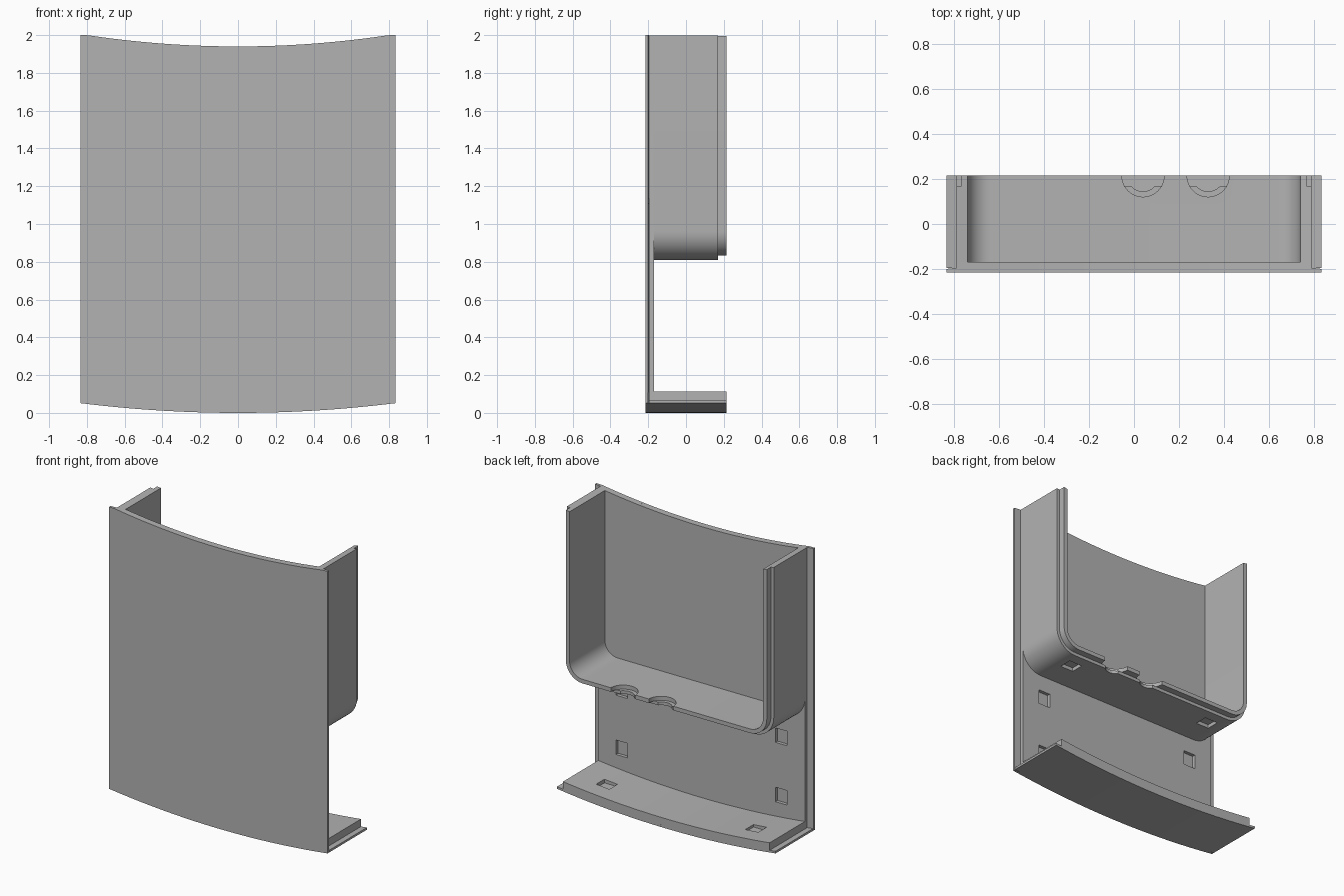
import bpy, bmesh, math

if "Cube" in bpy.data.objects:
    bpy.data.objects.remove(bpy.data.objects["Cube"], do_unlink=True)

grey = bpy.data.materials.new("plain grey")
grey.use_nodes = True
GREY = (0.45, 0.45, 0.45, 1)
grey.diffuse_color = GREY
grey.node_tree.nodes["Principled BSDF"].inputs["Base Color"].default_value = GREY

FRONT, BACK = -0.215, 0.215
RIM, SEAT = -0.195, -0.17      # back of the outer skin, back of the inner skin
WIDE, BODY = 0.835, 0.79       # half widths of the rim and of the body
STEPS = 40


def top(x):
    return min(2.0, 1.94 + 0.094 * x * x)


def bottom(x):
    return 0.074 * x * x


def link(name, bm):
    bmesh.ops.recalc_face_normals(bm, faces=bm.faces)
    mesh = bpy.data.meshes.new(name)
    bm.to_mesh(mesh)
    bm.free()
    ob = bpy.data.objects.new(name, mesh)
    bpy.context.collection.objects.link(ob)
    mesh.materials.append(grey)
    return ob


def extrude_y(name, profile, y0, y1):
    """Solid from an (x, z) outline pulled along y."""
    bm = bmesh.new()
    face = bm.faces.new([bm.verts.new((x, y0, z)) for x, z in profile])
    new = bmesh.ops.extrude_face_region(bm, geom=[face])["geom"]
    verts = [v for v in new if isinstance(v, bmesh.types.BMVert)]
    bmesh.ops.translate(bm, verts=verts, vec=(0, y1 - y0, 0))
    return link(name, bm)


def band(half, low, high):
    """Outline between two curves of x."""
    xs = [half * (2 * i / STEPS - 1) for i in range(STEPS + 1)]
    return [(x, low(x)) for x in xs] + [(x, high(x)) for x in reversed(xs)]


def u_line(half, floor, radius):
    """Open U line with rounded lower corners, from left top to right top."""
    right = []
    for i in range(13):
        a = math.pi / 2 * i / 12
        right.append((half - radius + radius * math.sin(a),
                      floor + radius - radius * math.cos(a)))
    right.append((half, top(half)))
    return [(-x, z) for x, z in reversed(right)] + right


def u_wall(name, inset, y0, y1):
    outer = u_line(BODY - inset, 0.81 + inset, 0.15 - inset)
    inner = u_line(0.74, 0.86, 0.10)
    return extrude_y(name, outer + inner[::-1], y0, y1)


def box_cutter(x, y, z, size):
    bpy.ops.mesh.primitive_cube_add(size=1, location=(x, y, z))
    ob = bpy.context.object
    ob.scale = size
    return ob


def round_cutter(x, radius, z0, z1):
    bpy.ops.mesh.primitive_cylinder_add(vertices=64, radius=radius, depth=z1 - z0,
                                        location=(x, BACK, (z0 + z1) / 2))
    return bpy.context.object


def cut(ob, cutters):
    for c in cutters:
        mod = ob.modifiers.new("cut", "BOOLEAN")
        mod.operation, mod.solver, mod.object = "DIFFERENCE", "EXACT", c
        bpy.context.view_layer.objects.active = ob
        bpy.ops.object.modifier_apply(modifier=mod.name)
    for c in cutters:
        bpy.data.objects.remove(c, do_unlink=True)


# Front panel: wide outer skin with a slightly thinned rim, narrower inner skin
skin = extrude_y("front_skin", band(WIDE, bottom, top), FRONT, RIM)
for v in skin.data.vertices:
    if v.co.y > -0.2 and abs(v.co.x) > WIDE - 0.01:
        v.co.y = -0.2
lining = extrude_y("panel_lining", band(BODY, lambda x: bottom(x) + 0.015, top), RIM, SEAT)
cut(lining, [box_cutter(s * 0.61, SEAT, z, (0.09, 0.046, 0.1))
             for s in (-1, 1) for z in (0.24, 0.65)])

# Curved bottom shelf: wide thin lip below, narrower thick slab above
lip = extrude_y("shelf_lip", band(WIDE, bottom, lambda x: bottom(x) + 0.015), RIM, BACK)
shelf = extrude_y("bottom_shelf", band(BODY, lambda x: bottom(x) + 0.015,
                                       lambda x: bottom(x) + 0.067), SEAT, BACK)
cut(shelf, [box_cutter(s * 0.57, 0.05, 0.11, (0.1, 0.09, 0.08)) for s in (-1, 1)])

# U-shaped tray wall with its stepped rear tongue
tray = u_wall("tray_wall", 0, SEAT, 0.17)
tongue = u_wall("tray_tongue", 0.022, 0.17, BACK)
NOTCHES = (0.04, 0.33)
cut(tray, [round_cutter(x, 0.094, 0.832, 0.95) for x in NOTCHES]
    + [round_cutter(x, 0.07, 0.75, 0.9) for x in NOTCHES]
    + [box_cutter(s * 0.57, 0.05, 0.8, (0.1, 0.09, 0.07)) for s in (-1, 1)])
cut(tongue, [round_cutter(x, 0.094, 0.75, 0.95) for x in NOTCHES])

# Smooth the curved faces, keep the edges crisp
bpy.ops.object.select_all(action="DESELECT")
for ob in (skin, lining, lip, shelf, tray, tongue):
    ob.select_set(True)
bpy.context.view_layer.objects.active = tray
bpy.ops.object.shade_smooth_by_angle(angle=math.radians(25))
